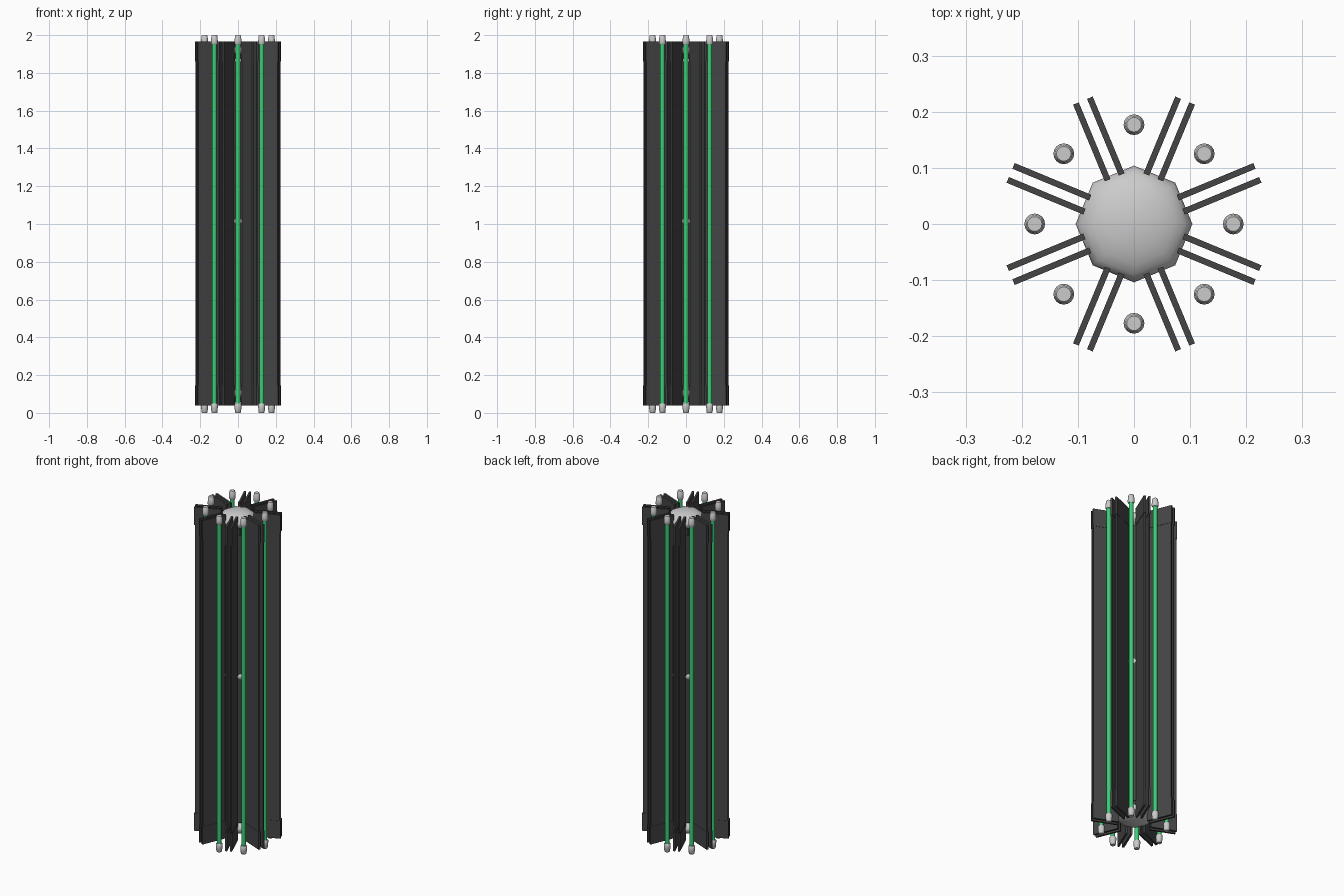
import bpy, bmesh
from math import pi, radians, cos, sin
from mathutils import Matrix, Vector

if "Cube" in bpy.data.objects:
    bpy.data.objects.remove(bpy.data.objects["Cube"])


def material(name, color):
    m = bpy.data.materials.new(name)
    m.diffuse_color = color
    m.use_nodes = True
    m.node_tree.nodes["Principled BSDF"].inputs["Base Color"].default_value = m.diffuse_color
    return m


DARK = material("dark_metal", (0.06, 0.06, 0.06, 1))
GREEN = material("green_glow", (0.04, 0.62, 0.18, 1))
HALF = radians(22.5)


def add_object(name, bm, mat=None, smooth=False):
    bmesh.ops.recalc_face_normals(bm, faces=bm.faces)
    me = bpy.data.meshes.new(name)
    bm.to_mesh(me)
    bm.free()
    if mat:
        me.materials.append(mat)
    ob = bpy.data.objects.new(name, me)
    bpy.context.collection.objects.link(ob)
    if smooth:
        bpy.ops.object.select_all(action='DESELECT')
        ob.select_set(True)
        bpy.context.view_layer.objects.active = ob
        bpy.ops.object.shade_smooth_by_angle(angle=radians(50))
    return ob


def ring_copies(ob, count=8):
    # repeat an object around the vertical axis
    for i in range(1, count):
        c = ob.copy()
        c.name = f"{ob.name}_{i + 1}"
        c.rotation_euler.z = i * 2 * pi / count
        bpy.context.collection.objects.link(c)


def box(bm, center, size, turn=0.0):
    mat = (Matrix.Translation(center) @ Matrix.Rotation(turn, 4, 'Z')
           @ Matrix.Diagonal((*size, 1)))
    bmesh.ops.create_cube(bm, size=1, matrix=mat)


def side_walls(bm, r0, r1, thick, z0, z1):
    # two walls flaring either side of the tube that sits on +x
    for s in (1, -1):
        r = (r0 + r1) / 2
        x = cos(HALF) * r + sin(HALF) * 0.0135
        y = sin(HALF) * r - cos(HALF) * 0.0135
        box(bm, Vector((x, s * y, (z0 + z1) / 2)),
            (r1 - r0, thick, z1 - z0), s * HALF)


def lathe(bm, profile, x, segments):
    rings = []
    for r, z in profile:
        rings.append([bm.verts.new((x + r * cos(a), r * sin(a), z))
                      for a in (2 * pi * i / segments for i in range(segments))])
    for lo, hi in zip(rings, rings[1:]):
        for i in range(segments):
            j = (i + 1) % segments
            bm.faces.new((lo[i], lo[j], hi[j], hi[i]))
    bm.faces.new(rings[0])
    bm.faces.new(rings[-1])


# long open channel behind each tube
bm = bmesh.new()
side_walls(bm, 0.091, 0.235, 0.008, 0.13, 1.875)
box(bm, Vector((0.091, 0, 1.0025)), (0.008, 0.046, 1.715))
ring_copies(add_object("channel", bm, DARK))

# thicker plates at both ends of each channel
bm = bmesh.new()
side_walls(bm, 0.090, 0.238, 0.011, 0.04, 0.145)
side_walls(bm, 0.090, 0.238, 0.011, 1.86, 1.967)
ring_copies(add_object("end_plates", bm, DARK))

# glowing tubes
bm = bmesh.new()
lathe(bm, [(0.0125, 0.04), (0.0125, 1.96)], 0.177, 16)
ring_copies(add_object("tube", bm, GREEN, True))

# tube end caps
cap = [(0.013, 0.0), (0.0155, 0.003), (0.0185, 0.03), (0.0185, 0.045), (0.015, 0.05)]
bm = bmesh.new()
lathe(bm, cap, 0.177, 16)
lathe(bm, [(r, 2 - z) for r, z in cap], 0.177, 16)
ring_copies(add_object("tube_caps", bm, None, True))

# flattened eight-sided hubs joining the channels
for label, z in (("lower", 0.105), ("middle", 1.015), ("upper", 1.92)):
    bm = bmesh.new()
    bmesh.ops.create_uvsphere(
        bm, u_segments=8, v_segments=12, radius=1,
        matrix=Matrix.Translation((0, 0, z)) @ Matrix.Diagonal((0.104, 0.104, 0.047, 1)))
    add_object(f"{label}_hub", bm, None, True)
